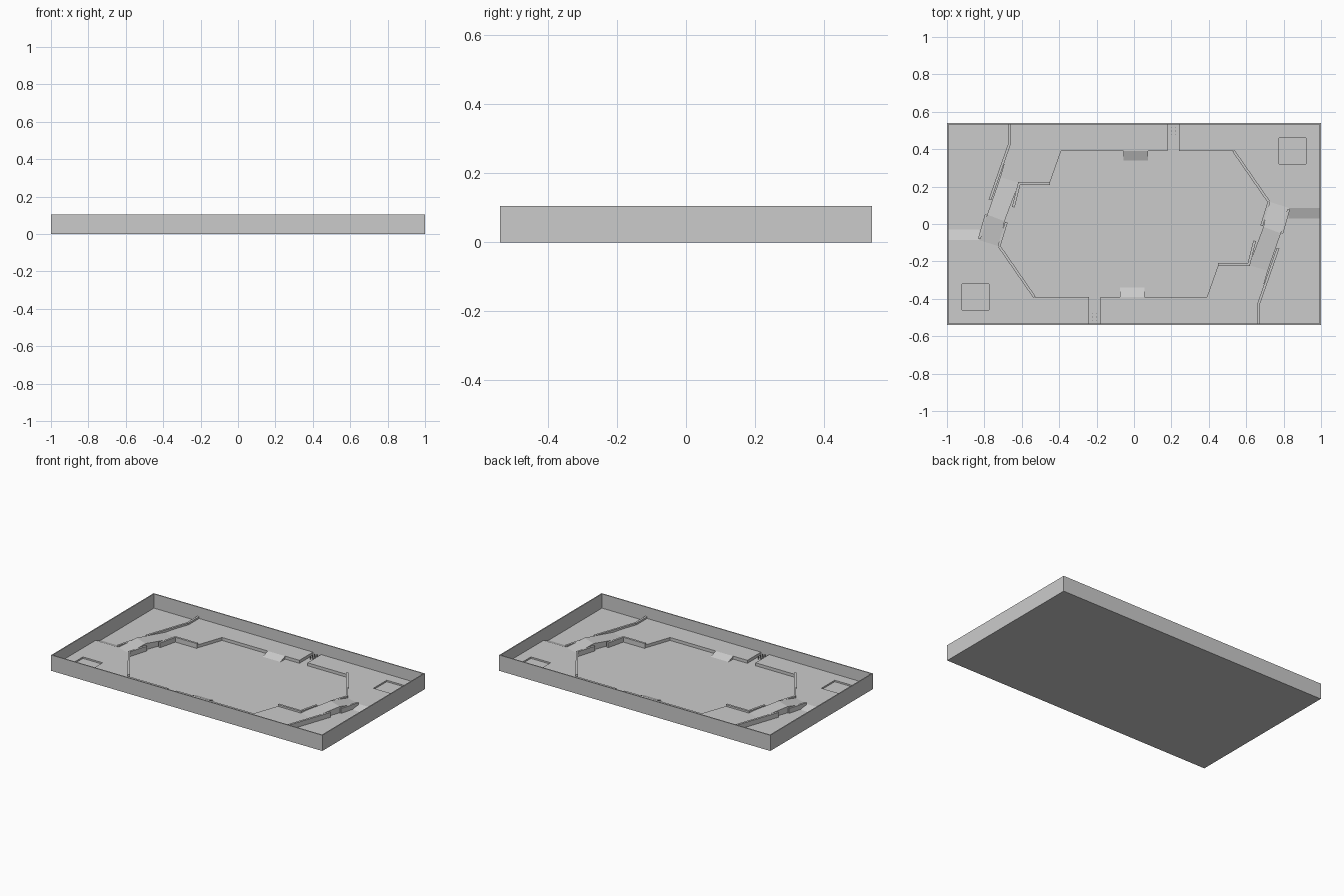
import bpy, bmesh, math
from mathutils import Vector, Matrix

if "Cube" in bpy.data.objects:
    bpy.data.objects.remove(bpy.data.objects["Cube"])

FLOOR, DECK, WALL, PEAK = 0.01, 0.03, 0.042, 0.052


def finish(name, bm):
    bmesh.ops.recalc_face_normals(bm, faces=bm.faces)
    me = bpy.data.meshes.new(name)
    bm.to_mesh(me)
    bm.free()
    ob = bpy.data.objects.new(name, me)
    bpy.context.collection.objects.link(ob)
    return ob


def twin(ob):
    """Half-turn copy on the opposite side of the arena."""
    cp = ob.copy()
    cp.data = ob.data
    cp.name = ob.name + "_opposite"
    cp.matrix_world = Matrix.Rotation(math.pi, 4, 'Z')
    bpy.context.collection.objects.link(cp)
    return cp


def prism(name, pts, top, bottom=FLOOR - 0.005):
    """Outline with one top height, or a height for each corner."""
    bm = bmesh.new()
    tops = top if isinstance(top, (list, tuple)) else [top] * len(pts)
    lo = [bm.verts.new((x, y, bottom)) for x, y in pts]
    hi = [bm.verts.new((x, y, z)) for (x, y), z in zip(pts, tops)]
    bm.faces.new(lo[::-1])
    bm.faces.new(hi)
    n = len(pts)
    for i in range(n):
        j = (i + 1) % n
        bm.faces.new((lo[i], lo[j], hi[j], hi[i]))
    return finish(name, bm)


def parapet(name, a, b, width=0.014, top=WALL):
    a, b = Vector(a), Vector(b)
    d = (b - a).normalized()
    s = Vector((-d.y, d.x)) * width / 2
    return twin(prism(name, [a - s, b - s, b + s, a + s], top))


def rect(x0, x1, y0, y1):
    return [(x0, y0), (x1, y0), (x1, y1), (x0, y1)]


# tray with thin rim
bm = bmesh.new()
bmesh.ops.create_cube(bm, size=1)
bmesh.ops.scale(bm, vec=(2, 1.08, 0.105), verts=bm.verts)
bmesh.ops.translate(bm, vec=(0, 0, 0.0525), verts=bm.verts)
top = max(bm.faces, key=lambda f: f.calc_center_median().z)
bmesh.ops.inset_region(bm, faces=[top], thickness=0.01)
inner = bmesh.ops.extrude_discrete_faces(bm, faces=[top])["faces"][0]
bmesh.ops.translate(bm, vec=(0, 0, FLOOR - 0.105), verts=inner.verts)
finish("tray", bm)

# long side deck
twin(prism("side_deck", [(-0.667, 0.533), (-0.667, 0.42), (-0.715, 0.25), (-0.615, 0.22),
                         (-0.45, 0.22), (-0.39, 0.39), (0.18, 0.39), (0.18, 0.533)], DECK))

# corner base deck with a square recess
corner = prism("corner_deck", [(0.24, 0.533), (0.24, 0.39), (0.53, 0.39), (0.72, 0.12),
                               (0.83, 0.085), (0.993, 0.085), (0.993, 0.533)], DECK)
cutter = prism("recess_cutter", rect(0.775, 0.92, 0.32, 0.46), 0.06, DECK - 0.01)
cutter.hide_render = True
mod = corner.modifiers.new("recess", 'BOOLEAN')
mod.operation, mod.solver, mod.object = 'DIFFERENCE', 'EXACT', cutter
bpy.context.view_layer.objects.active = corner
bpy.ops.object.modifier_apply(modifier="recess")
bpy.data.objects.remove(cutter)
twin(corner)

# short ramps down to the floor
twin(prism("deck_ramp", rect(-0.055, 0.075, 0.34, 0.39), [FLOOR, FLOOR, DECK, DECK]))
twin(prism("corner_ramp", rect(0.825, 0.993, 0.03, 0.085), [FLOOR, FLOOR, DECK, DECK]))

# humped bridge between side deck and the opposite corner deck
twin(prism("bridge_north", [(-0.715, 0.25), (-0.785, 0.05), (-0.692, 0.015), (-0.615, 0.22)],
           [DECK, PEAK, PEAK, DECK]))
twin(prism("bridge_south", [(-0.785, 0.05), (-0.83, -0.085), (-0.72, -0.12), (-0.692, 0.015)],
           [PEAK, DECK, DECK, PEAK]))

# low parapet walls
for name, a, b in [
    ("deck_parapet", (-0.62, 0.216), (-0.45, 0.216)),
    ("lane_parapet", (-0.667, 0.533), (-0.667, 0.42)),
    ("lane_parapet_slant", (-0.667, 0.425), (-0.77, 0.13)),
    ("bridge_parapet_inner", (-0.612, 0.222), (-0.645, 0.09)),
    ("bridge_parapet_outer", (-0.827, -0.08), (-0.79, 0.05)),
    ("bridge_parapet_end", (-0.722, -0.12), (-0.682, 0.01)),
    ("corner_parapet", (0.533, 0.39), (0.72, 0.12)),
]:
    parapet(name, a, b)

# tiny studs in the alcove
for i in range(3):
    for x in (0.2, 0.218):
        y = 0.475 + i * 0.02
        twin(prism("alcove_stud", rect(x, x + 0.004, y, y + 0.004), DECK))
